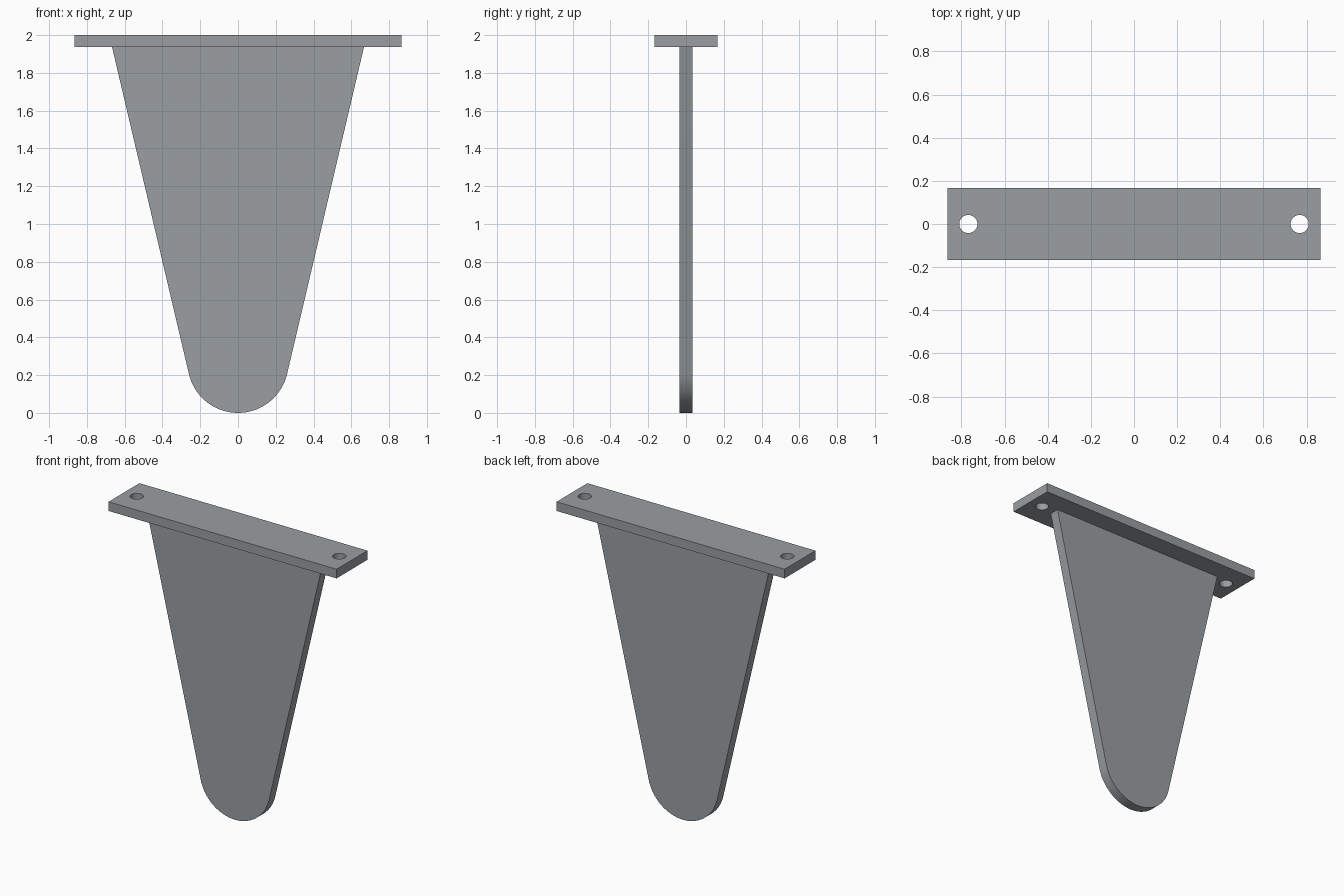
import bpy
import bmesh
from math import sin, cos, atan2, acos, hypot, pi

cube = bpy.data.objects.get("Cube")
if cube:
    bpy.data.objects.remove(cube, do_unlink=True)

TOP, UNDERSIDE = 2.0, 1.937
HALF_LENGTH, HALF_DEPTH = 0.865, 0.167
HOLE_X, HOLE_RADIUS = 0.768, 0.042
WEB_HALF_WIDTH, WEB_HALF_THICKNESS, TIP_RADIUS = 0.667, 0.034, 0.267

steel = bpy.data.materials.new("grey_steel")
steel.use_nodes = True
steel.diffuse_color = (0.32, 0.345, 0.36, 1)
steel.node_tree.nodes["Principled BSDF"].inputs["Base Color"].default_value = steel.diffuse_color


def add_object(name, bm):
    bmesh.ops.recalc_face_normals(bm, faces=bm.faces)
    mesh = bpy.data.meshes.new(name)
    bm.to_mesh(mesh)
    bm.free()
    mesh.materials.append(steel)
    obj = bpy.data.objects.new(name, mesh)
    bpy.context.collection.objects.link(obj)
    return obj


def extrude(bm, faces, offset):
    made = bmesh.ops.extrude_face_region(bm, geom=faces)["geom"]
    verts = [v for v in made if isinstance(v, bmesh.types.BMVert)]
    bmesh.ops.translate(bm, verts=verts, vec=offset)


def smooth(obj):
    bpy.ops.object.select_all(action="DESELECT")
    obj.select_set(True)
    bpy.context.view_layer.objects.active = obj
    bpy.ops.object.shade_smooth_by_angle(angle=pi / 6)


# Mounting plate: outline filled around two screw holes, then thickened
bm = bmesh.new()


def add_loop(points):
    verts = [bm.verts.new((x, y, UNDERSIDE)) for x, y in points]
    return [bm.edges.new((v, verts[i - 1])) for i, v in enumerate(verts)]


edges = add_loop([(sx * HALF_LENGTH, sy * HALF_DEPTH)
                  for sx, sy in ((-1, -1), (1, -1), (1, 1), (-1, 1))])
for side in (-1, 1):
    edges += add_loop([(side * HOLE_X + HOLE_RADIUS * cos(i * pi / 24),
                        HOLE_RADIUS * sin(i * pi / 24)) for i in range(48)])
bmesh.ops.triangle_fill(bm, use_beauty=True, use_dissolve=False, edges=edges)
extrude(bm, bm.faces[:], (0, 0, TOP - UNDERSIDE))
smooth(add_object("mounting_plate", bm))

# Tapered web: straight sides running tangent into a rounded tip
rise = UNDERSIDE - TIP_RADIUS
tangent = atan2(rise, WEB_HALF_WIDTH) - acos(TIP_RADIUS / hypot(WEB_HALF_WIDTH, rise))
steps = 48
outline = [(-WEB_HALF_WIDTH, UNDERSIDE)]
for i in range(steps + 1):
    a = -pi - tangent + (pi + 2 * tangent) * i / steps
    outline.append((TIP_RADIUS * cos(a), TIP_RADIUS * (1 + sin(a))))
outline.append((WEB_HALF_WIDTH, UNDERSIDE))

bm = bmesh.new()
face = bm.faces.new([bm.verts.new((x, -WEB_HALF_THICKNESS, z)) for x, z in outline])
extrude(bm, [face], (0, 2 * WEB_HALF_THICKNESS, 0))
smooth(add_object("tapered_web", bm))
